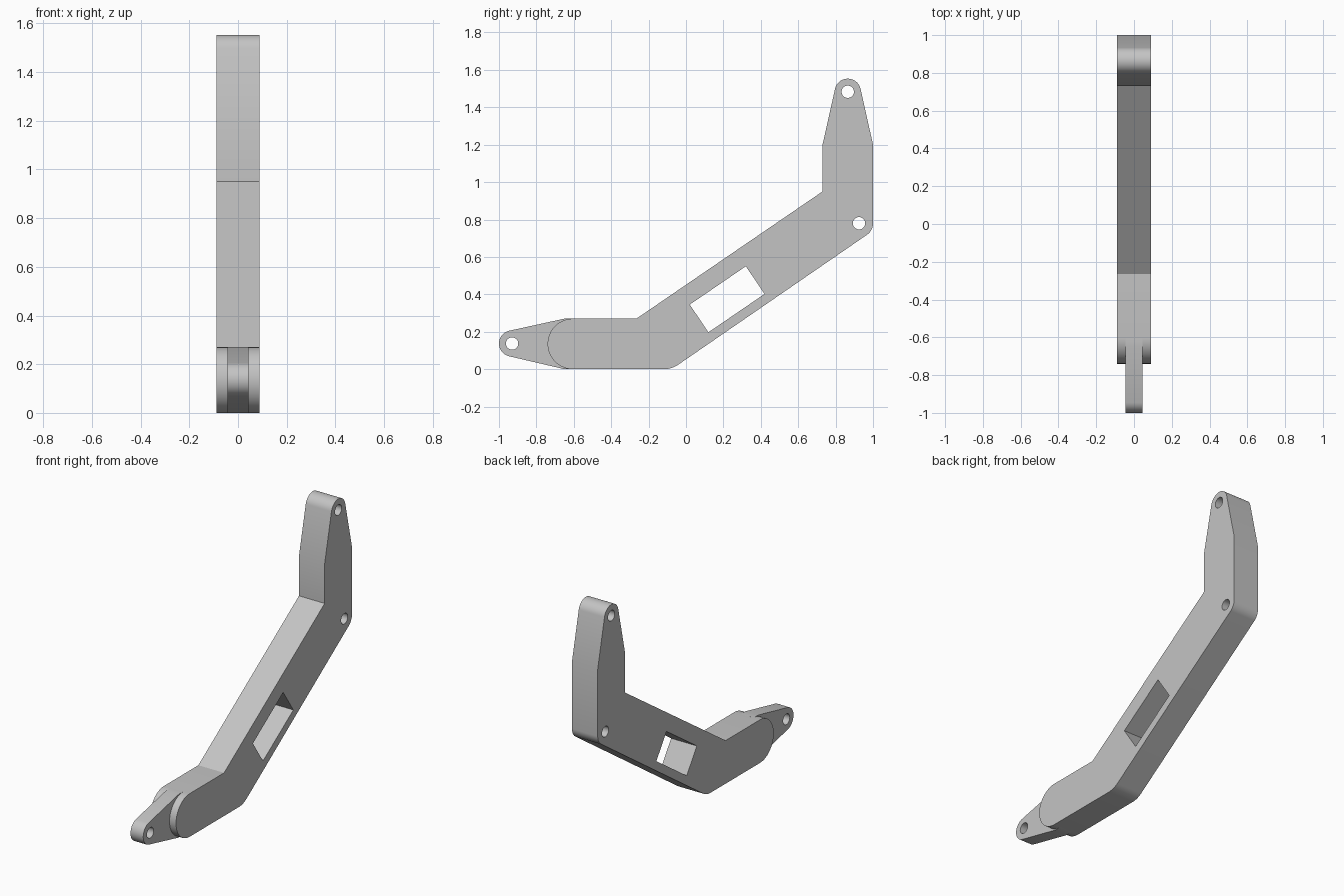
import bpy
import bmesh
from math import sin, cos, radians

if "Cube" in bpy.data.objects:
    bpy.data.objects.remove(bpy.data.objects["Cube"], do_unlink=True)

grey = bpy.data.materials.new("light grey")
grey.use_nodes = True
colour = (0.55, 0.55, 0.55, 1)
grey.diffuse_color = colour
grey.node_tree.nodes["Principled BSDF"].inputs["Base Color"].default_value = colour


def arc(y, z, r, start, end, steps=24):
    """Points along an arc in the side plane, angles in degrees from +y."""
    angles = [radians(start + (end - start) * i / steps) for i in range(steps + 1)]
    return [(y + r * cos(a), z + r * sin(a)) for a in angles]


def circle(y, z, r):
    return arc(y, z, r, 0, 360, 32)[:-1]


def plate(name, loops, half_width):
    """Extrude an outline (first loop) with holes (other loops) across x."""
    bm = bmesh.new()
    edges = []
    for loop in loops:
        verts = [bm.verts.new((-half_width, y, z)) for y, z in loop]
        edges += [bm.edges.new((v, verts[i - 1])) for i, v in enumerate(verts)]
    bmesh.ops.triangle_fill(bm, edges=edges, use_beauty=True, normal=(-1, 0, 0))
    grown = bmesh.ops.extrude_face_region(bm, geom=bm.faces[:], use_keep_orig=True)
    moved = [g for g in grown["geom"] if isinstance(g, bmesh.types.BMVert)]
    bmesh.ops.translate(bm, verts=moved, vec=(2 * half_width, 0, 0))
    bmesh.ops.recalc_face_normals(bm, faces=bm.faces[:])
    mesh = bpy.data.meshes.new(name)
    bm.to_mesh(mesh)
    bm.free()
    mesh.materials.append(grey)
    obj = bpy.data.objects.new(name, mesh)
    bpy.context.collection.objects.link(obj)
    bpy.ops.object.select_all(action="DESELECT")
    obj.select_set(True)
    bpy.context.view_layer.objects.active = obj
    bpy.ops.object.shade_smooth_by_angle(angle=radians(20))
    return obj


# Bent arm: rounded foot, sloping middle, upright tapered tip
slope = 34.5
arm_outline = (
    arc(-0.605, 0.135, 0.135, 90, 270)
    + arc(-0.118, 0.135, 0.135, 270, 270 + slope, 8)
    + arc(0.925, 0.78, 0.075, 270 + slope, 360, 12)
    + [(1.0, 1.2)]
    + arc(0.865, 1.483, 0.07, 12.7, 167.3)
    + [(0.73, 1.2), (0.73, 0.95), (-0.265, 0.27)]
)
slot = [(0.02, 0.345), (0.32, 0.55), (0.42, 0.402), (0.12, 0.197)]
plate("arm", [arm_outline, slot, circle(0.865, 1.483, 0.033),
              circle(0.925, 0.78, 0.033)], 0.089)

# Narrow tongue at the foot, ending inside the arm
tongue_outline = (
    arc(-0.93, 0.137, 0.07, 102.7, 257.3)
    + [(-0.65, 0.0), (-0.606, 0.0), (-0.606, 0.27), (-0.65, 0.27)]
)
plate("tongue", [tongue_outline, circle(-0.93, 0.137, 0.033)], 0.044)
